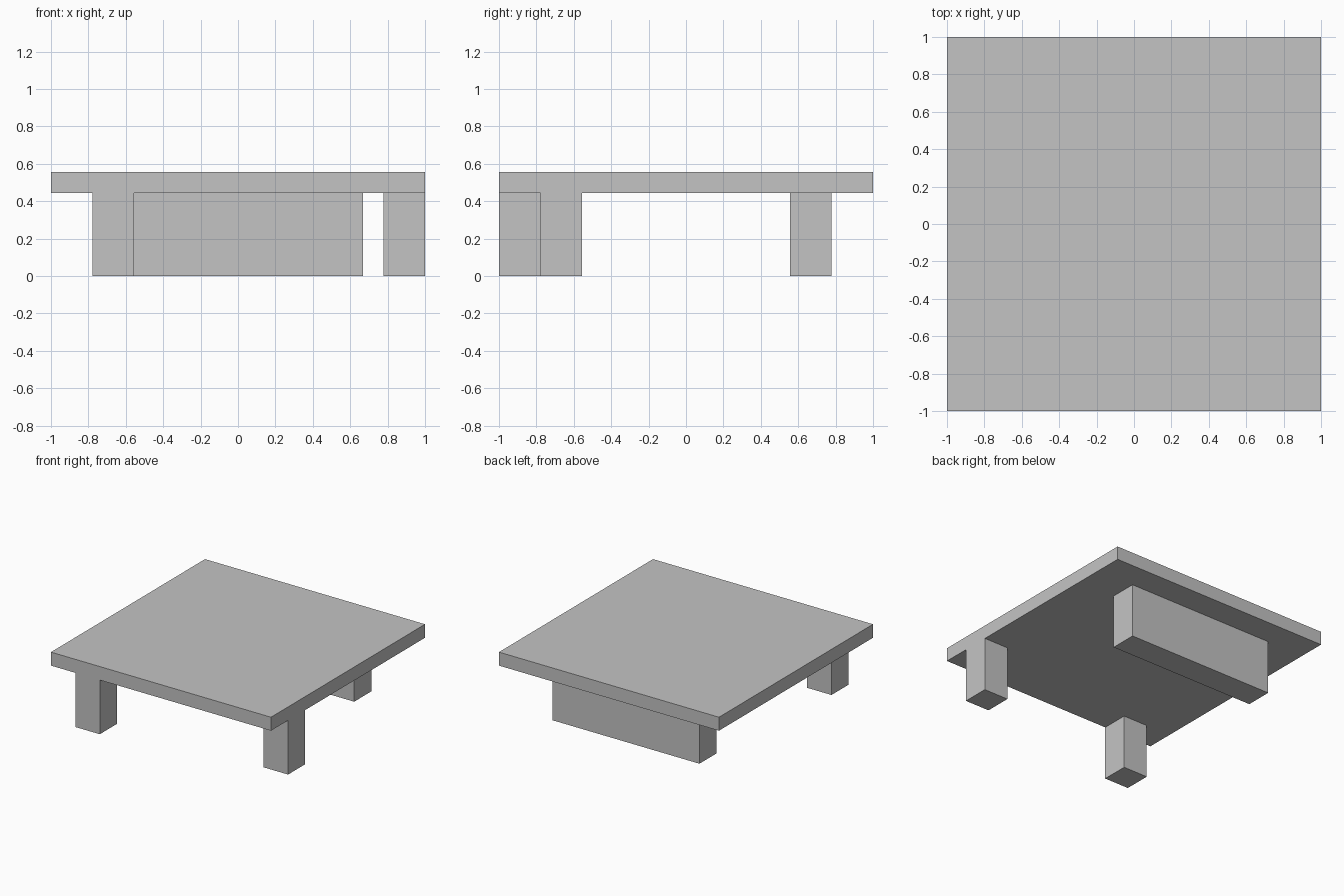
import bpy
import bmesh
from mathutils import Vector

cube = bpy.data.objects.get("Cube")
if cube:
    bpy.data.objects.remove(cube, do_unlink=True)

# Single plain grey material
GREY = (0.55, 0.55, 0.55, 1.0)
grey = bpy.data.materials.new("plain_grey")
grey.use_nodes = True
grey.diffuse_color = GREY
grey.node_tree.nodes["Principled BSDF"].inputs["Base Color"].default_value = GREY


def box(name, low, high):
    """Add a box between two opposite corners."""
    low, high = Vector(low), Vector(high)
    bm = bmesh.new()
    bmesh.ops.create_cube(bm, size=1.0)
    bmesh.ops.scale(bm, vec=high - low, verts=bm.verts)
    bmesh.ops.translate(bm, vec=(low + high) / 2, verts=bm.verts)
    mesh = bpy.data.meshes.new(name)
    bm.to_mesh(mesh)
    bm.free()
    mesh.materials.append(grey)
    obj = bpy.data.objects.new(name, mesh)
    bpy.context.collection.objects.link(obj)
    return obj


UNDERSIDE = 0.445
TOP = 0.556
INNER, OUTER = 0.556, 0.778   # leg faces, one leg width apart

# Square slab top
box("table_top", (-1, -1, UNDERSIDE), (1, 1, TOP))

# Leg flush with the front edge, and leg flush with the left edge
box("front_leg", (-OUTER, -1, 0), (-INNER, -OUTER, UNDERSIDE))
box("left_leg", (OUTER, -OUTER, 0), (1, -INNER, UNDERSIDE))

# Long block supporting the back
box("back_support", (-0.667, INNER, 0), (0.667, OUTER, UNDERSIDE))
